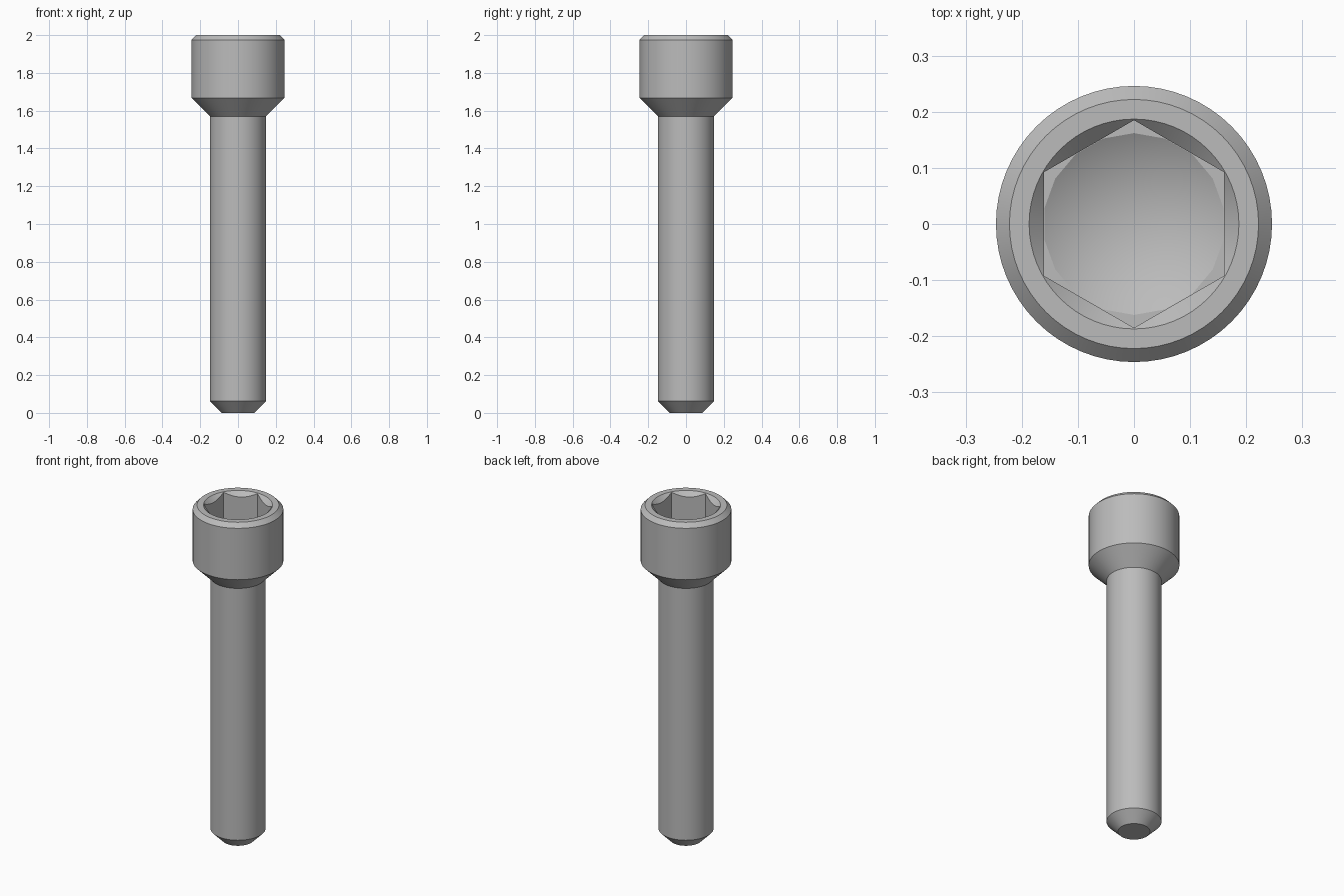
import bpy
import bmesh
from math import radians, tau, sin, cos

cube = bpy.data.objects.get("Cube")
if cube:
    bpy.data.objects.remove(cube, do_unlink=True)

steel = bpy.data.materials.new("grey steel")
steel.use_nodes = True
grey = (0.5, 0.5, 0.5, 1.0)
steel.diffuse_color = grey
steel.node_tree.nodes["Principled BSDF"].inputs["Base Color"].default_value = grey


def lathe(name, profile, sides):
    """Closed solid from (radius, height) points listed bottom to top."""
    bm = bmesh.new()
    rings = []
    for radius, z in profile:
        if radius == 0:
            rings.append([bm.verts.new((0, 0, z))] * sides)
        else:
            rings.append([bm.verts.new((radius * sin(tau * i / sides),
                                        radius * cos(tau * i / sides), z))
                          for i in range(sides)])
    for low, high in zip(rings, rings[1:]):
        for i in range(sides):
            j = (i + 1) % sides
            bm.faces.new(dict.fromkeys((low[i], low[j], high[j], high[i])))
    for ring, (radius, z) in zip((rings[0], rings[-1]), (profile[0], profile[-1])):
        if radius:
            bm.faces.new(ring)
    bmesh.ops.recalc_face_normals(bm, faces=bm.faces)
    mesh = bpy.data.meshes.new(name)
    bm.to_mesh(mesh)
    bm.free()
    mesh.materials.append(steel)
    obj = bpy.data.objects.new(name, mesh)
    bpy.context.collection.objects.link(obj)
    return obj


# Bolt body: chamfered tip, shank, flared neck, head with bevelled rim
bolt = lathe("socket_head_bolt", [
    (0.087, 0), (0.149, 0.062), (0.149, 1.57),
    (0.246, 1.667), (0.246, 1.975), (0.222, 2.0)], 64)

# Socket: hexagonal recess, drilled cone floor, countersunk mouth
cutters = [
    lathe("hex_recess", [(0.185, 1.78), (0.185, 2.1)], 6),
    lathe("drill_tip", [(0, 1.685), (0.162, 1.78), (0.162, 1.82)], 18),
    lathe("countersink", [(0.087, 1.9), (0.237, 2.05)], 64),
]

bpy.ops.object.select_all(action='DESELECT')
bpy.context.view_layer.objects.active = bolt
bolt.select_set(True)
for cutter in cutters:
    cutter.hide_render = True
    cut = bolt.modifiers.new(cutter.name, 'BOOLEAN')
    cut.operation = 'DIFFERENCE'
    cut.solver = 'EXACT'
    cut.object = cutter
    bpy.ops.object.modifier_apply(modifier=cut.name)
    bpy.data.objects.remove(cutter, do_unlink=True)

bpy.ops.object.shade_smooth_by_angle(angle=radians(25))
